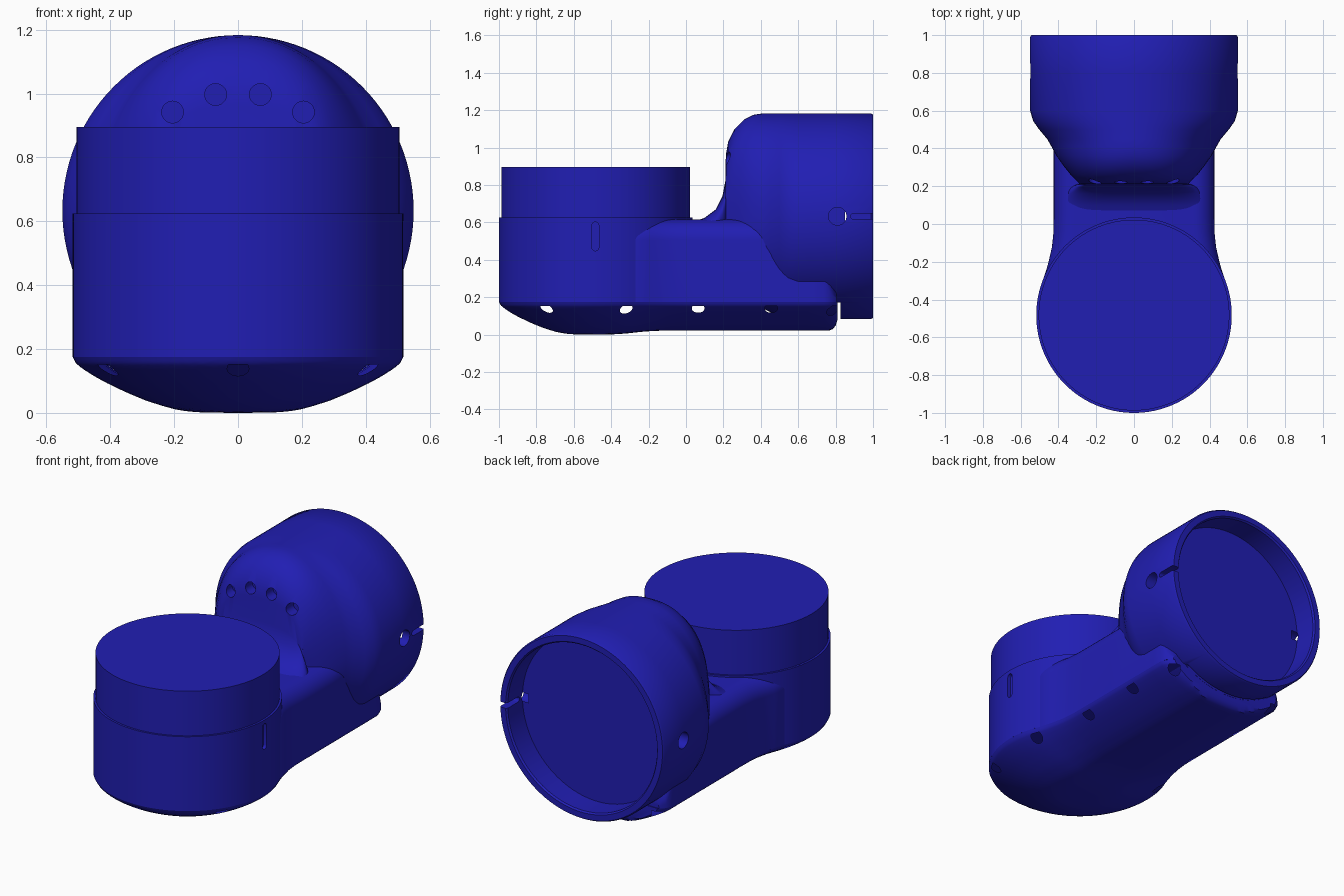
import bpy, bmesh, math
from mathutils import Vector

if "Cube" in bpy.data.objects:
    bpy.data.objects.remove(bpy.data.objects["Cube"])

YC, R = -0.4825, 0.5175          # vertical joint centre and radius
ZB = 0.633                       # barrel axis height

blue = bpy.data.materials.new("blue")
blue.diffuse_color = (0.015, 0.013, 0.45, 1)
blue.use_nodes = True
blue.node_tree.nodes["Principled BSDF"].inputs["Base Color"].default_value = blue.diffuse_color


def lerp_table(table, v):
    if v <= table[0][0]:
        return table[0][1]
    for (a, p), (b, q) in zip(table, table[1:]):
        if v <= b:
            return p + (q - p) * (v - a) / (b - a)
    return table[-1][1]


def add_loft(bm, rings):
    """Skin equal-length closed rings and cap both ends."""
    rows = [[bm.verts.new(p) for p in ring] for ring in rings]
    n = len(rows[0])
    for a, b in zip(rows, rows[1:]):
        for i in range(n):
            j = (i + 1) % n
            bm.faces.new((a[i], a[j], b[j], b[i]))
    bm.faces.new(rows[0])
    bm.faces.new(rows[-1])


def make(name, lofts, cutter=None, angle=35):
    bm = bmesh.new()
    for rings in lofts:
        add_loft(bm, rings)
    bmesh.ops.recalc_face_normals(bm, faces=bm.faces)
    me = bpy.data.meshes.new(name)
    bm.to_mesh(me)
    bm.free()
    ob = bpy.data.objects.new(name, me)
    bpy.context.collection.objects.link(ob)
    me.materials.append(blue)
    bpy.ops.object.select_all(action='DESELECT')
    bpy.context.view_layer.objects.active = ob
    ob.select_set(True)
    if cutter:
        tool = make(name + "_cutter", cutter)
        tool.hide_render = True
        bpy.ops.object.select_all(action='DESELECT')
        bpy.context.view_layer.objects.active = ob
        ob.select_set(True)
        mod = ob.modifiers.new("cut", 'BOOLEAN')
        mod.operation, mod.solver, mod.object = 'DIFFERENCE', 'EXACT', tool
        bpy.ops.object.modifier_apply(modifier="cut")
        bpy.data.objects.remove(tool)
    bpy.ops.object.shade_smooth_by_angle(angle=math.radians(angle))
    return ob


def rod(start, end, r, n=32):
    """Rings of a straight cylinder between two points."""
    a, b = Vector(start), Vector(end)
    d = (b - a).normalized()
    u = d.orthogonal().normalized()
    v = d.cross(u)
    off = [u * r * math.cos(2 * math.pi * i / n) + v * r * math.sin(2 * math.pi * i / n)
           for i in range(n)]
    return [[a + o for o in off], [b + o for o in off]]


def stadium(x0, x1, y, z, half_y, half_z):
    """Rings of a round-ended slot running through x."""
    r = min(half_y, half_z)
    pts = []
    for i in range(24):
        t = 2 * math.pi * (i + 0.5) / 24
        c, s = math.cos(t), math.sin(t)
        pts.append((y + r * c + math.copysign(half_y - r, c),
                    z + r * s + math.copysign(half_z - r, s)))
    return [[(x, p, q) for p, q in pts] for x in (x0, x1)]


def box(x0, x1, y0, y1, z0, z1):
    return [[(x, y0, z0), (x, y1, z0), (x, y1, z1), (x, y0, z1)] for x in (x0, x1)]


# Shared plan outline: round joint flaring into the straight arm
ARM = [(-.27, .472), (-.2, .452), (-.12, .434), (-.04, .426), (.05, .425),
       (.74, .425), (.78, .412), (.81, .375)]


def half_width(y):
    if y < -.27:
        return max(.012, math.sqrt(max(0, R * R - (y - YC) ** 2)))
    return lerp_table(ARM, y)


# Vertical joint housing with side groove, and its cap
make("joint_housing", [rod((0, YC, .175), (0, YC, .625), R, 128)],
     [stadium(.497, .6, -.485, .525, .019, .077)])
make("joint_cap", [rod((0, YC, .62), (0, YC, .895), .505, 128)])

# Arm with rounded upper edges
arm = []
for y in (-.42, -.27, -.2, -.16, -.12, -.08, -.04, .05, .3, .6, .68, .74, .78, .805):
    w = half_width(y) if y > -.3 else .44
    top = lerp_table([(.6, .615), (.68, .5), (.74, .4), (.78, .3), (.805, .23)], y)
    r = min(.11, (top - .175) * .8)
    side = [(w, .175)] + [(w - r + r * math.cos(t), top - r + r * math.sin(t))
                          for t in [math.pi / 2 * i / 10 for i in range(11)]]
    arm.append([(x, y, z) for x, z in side] + [(-x, y, z) for x, z in reversed(side)])
make("arm", [arm])

# Domed bottom cover with screw pockets
DOME = [(0, 0), (.2, .001), (.3, .004), (.4, .013), (.55, .037), (.68, .065),
        (.8, .095), (.87, .115), (.94, .138), (.98, .155), (1, .175)]
ys = [YC - R * math.cos(math.pi / 2 * i / 22) for i in range(22)]
ys += [YC + .04 * i for i in range(13)] + [.05, .2, .35, .5, .65, .74, .765, .785, .8, .81]
cover = []
for y in ys:
    w = half_width(y)
    flat = lerp_table([(-.42, 0), (-.33, .005), (-.22, .017), (-.12, .022)], y)
    floor = lerp_table([(.765, 0), (.785, .03), (.8, .048), (.81, .08)], y)
    ring = []
    for i in range(49):
        t = math.sin(math.pi * (i / 48 - .5))
        rho = abs(t) if y > YC else math.hypot(w * t, y - YC) / R
        z = lerp_table(DOME, min(rho, 1))
        z += (.175 - z) * flat / .175
        ring.append((w * t, y, max(z, floor)))
    cover.append(ring)
pockets = [rod((0, -.968, -.1), (0, -.968, .152), .034)]
for s in (1, -1):
    for x, y in ((.41, -.745), (.455, -.32), (.395, .065), (.395, .455), (.36, .785)):
        pockets.append(rod((s * x, y, -.1), (s * x, y, .152), .034))
make("bottom_cover", [cover], pockets)

# Horizontal barrel: fillet, rounded front, round shell, open recessed back
# columns: y, half width, top, bottom, centre height, roundness exponent
STATIONS = [
    (.03, .41, .60, .2, .4, 6), (.10, .40, .625, .2, .4, 6), (.16, .375, .67, .2, .42, 4.5),
    (.195, .34, .74, .2, .45, 4), (.21, .305, .82, .2, .5, 3.2), (.213, .29, .96, .2, .6, 2.8),
    (.225, .30, 1.03, .2, .61, 2.7), (.26, .335, 1.10, .2, .62, 2.5),
    (.31, .375, 1.15, .18, .63, 2.3), (.36, .41, 1.175, .16, ZB, 2.15),
    (.41, .437, 1.183, .14, ZB, 2.05), (.45, .46, 1.183, .12, ZB, 2),
    (.50, .502, 1.183, .10, ZB, 2), (.545, .534, 1.183, .09, ZB, 2),
    (.60, .55, 1.183, .083, ZB, 2)]
for y, r in ((.8, .55), (.99, .55), (1, .543), (1, .508), (.99, .5), (.85, .5)):
    STATIONS.append((y, r, ZB + r, ZB - r, ZB, 2))
barrel = []
for y, w, top, bot, c, n in STATIONS:
    ring = []
    for i in range(112):
        t = 2 * math.pi * i / 112
        ct, st = math.cos(t), math.sin(t)
        h = top - c if st > 0 else c - bot
        ring.append((w * math.copysign(abs(ct) ** (2 / n), ct), y,
                     c + h * math.copysign(abs(st) ** (2 / n), st)))
    barrel.append(ring)
cuts = [stadium(.4, .7, 1.0, ZB, .12, .016), box(-.7, .7, .811, .826, 0, .172)]
for s in (1, -1):
    cuts.append(rod((s * .46, .81, ZB), (s * .7, .81, ZB), .048))
    for x, z in ((.205, .942), (.07, .997)):
        cuts.append(rod((s * x, .1, z), (s * x, .285, z), .034))
make("barrel", [barrel], cuts)
